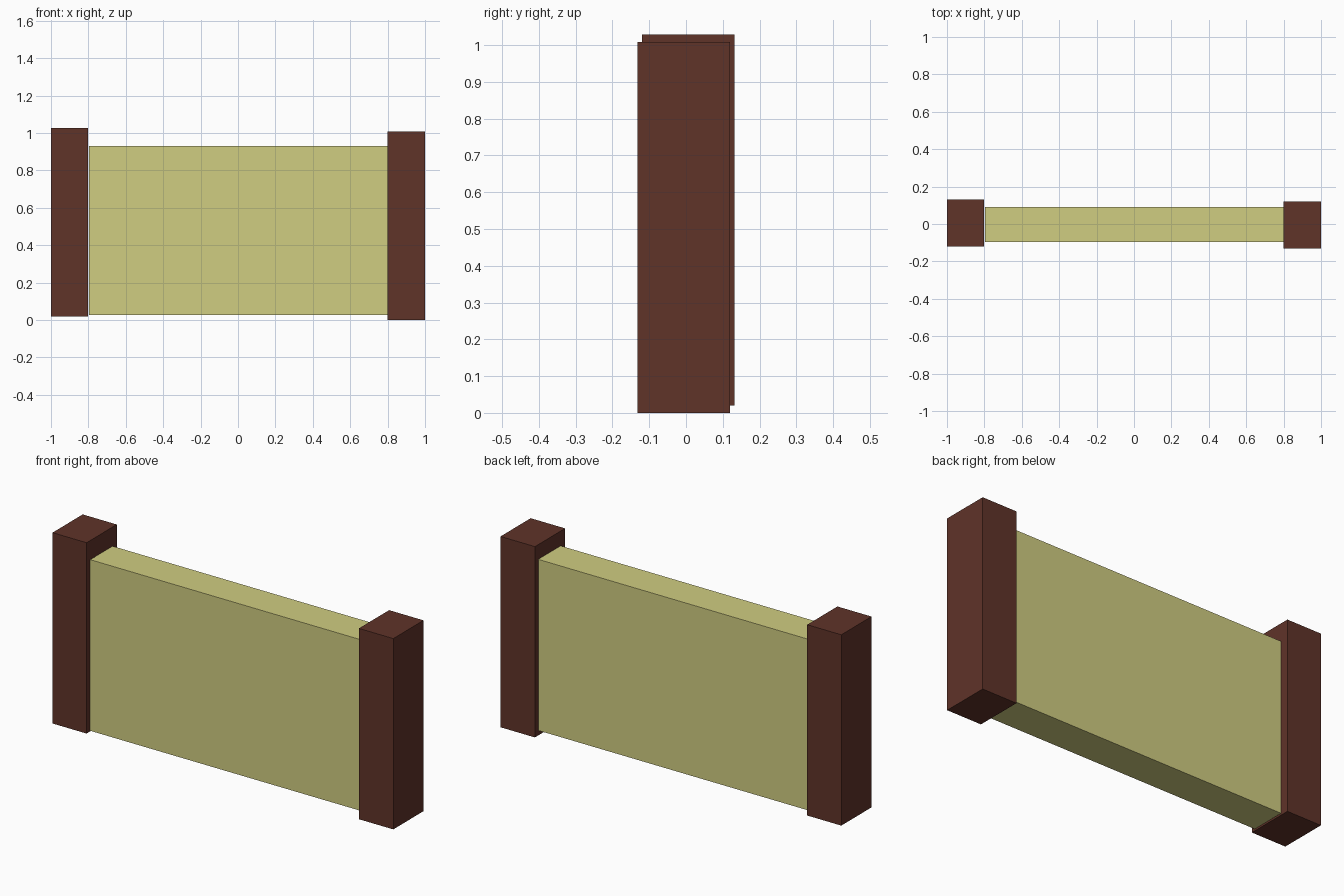
import bpy

if "Cube" in bpy.data.objects:
    bpy.data.objects.remove(bpy.data.objects["Cube"])


def material(name, color):
    mat = bpy.data.materials.new(name)
    mat.diffuse_color = (*color, 1)
    mat.use_nodes = True
    mat.node_tree.nodes["Principled BSDF"].inputs["Base Color"].default_value = mat.diffuse_color
    return mat


def box(name, low, high, mat):
    """Axis-aligned box between two opposite corners."""
    center = [(a + b) / 2 for a, b in zip(low, high)]
    bpy.ops.mesh.primitive_cube_add(size=1, location=center)
    obj = bpy.context.object
    obj.name = name
    obj.scale = [b - a for a, b in zip(low, high)]
    bpy.ops.object.transform_apply(location=False, rotation=False, scale=True)
    obj.data.materials.append(mat)
    return obj


brown = material("dark_wood", (0.115, 0.033, 0.022))
straw = material("straw_panel", (0.63, 0.61, 0.22))

# End posts, slightly offset from one another
box("left_post", (-1.0, -0.12, 0.02), (-0.801, 0.132, 1.028), brown)
box("right_post", (0.799, -0.132, 0.0), (1.0, 0.12, 1.008), brown)

# Wall panel between the posts
box("wall_panel", (-0.797, -0.095, 0.026), (0.8, 0.092, 0.93), straw)
